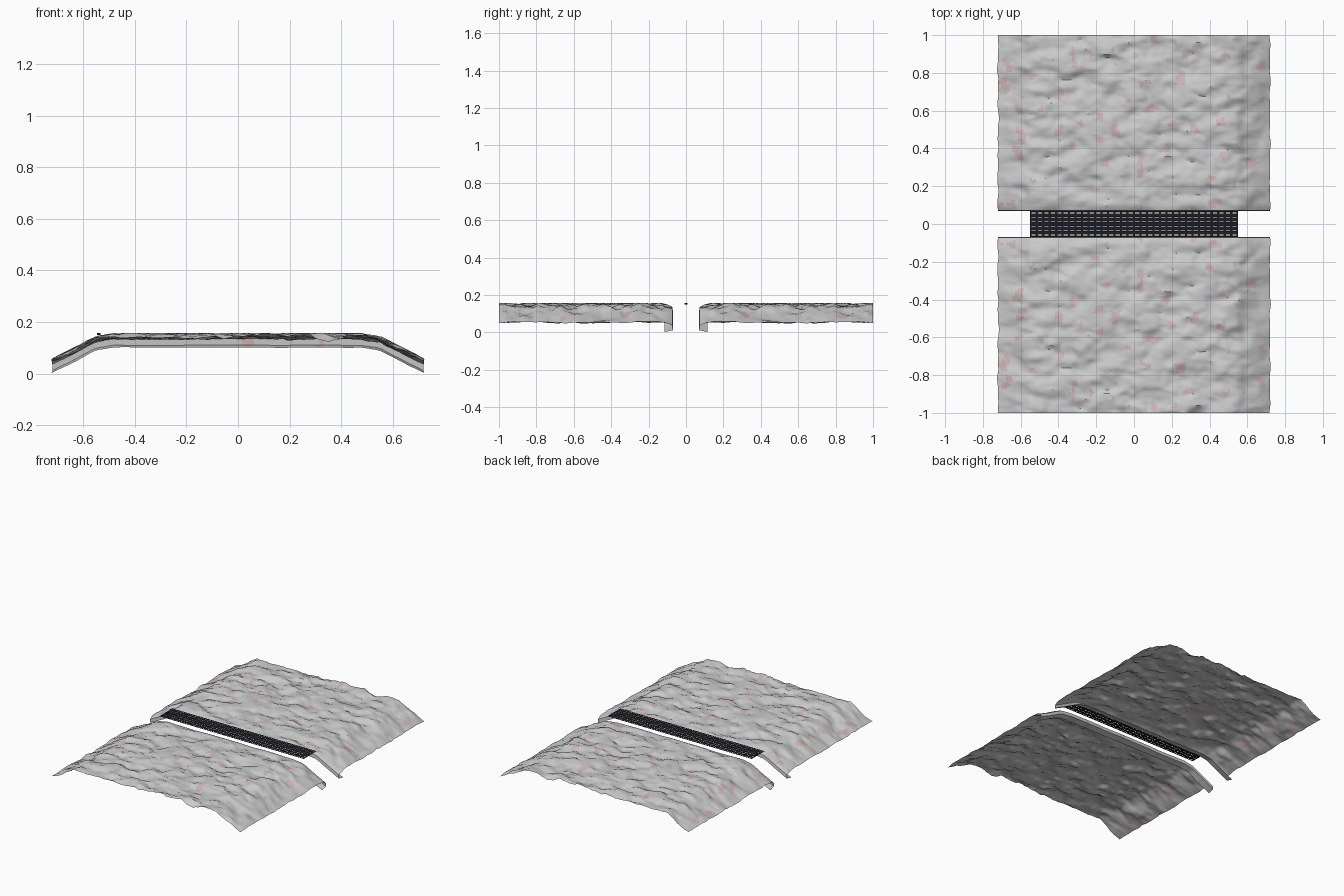
import bpy, bmesh, math
from mathutils import Vector, noise

if "Cube" in bpy.data.objects:
    bpy.data.objects.remove(bpy.data.objects["Cube"])

def material(name, rgb):
    m = bpy.data.materials.new(name)
    m.diffuse_color = (*rgb, 1)
    m.use_nodes = True
    m.node_tree.nodes["Principled BSDF"].inputs["Base Color"].default_value = m.diffuse_color
    return m

def finish(name, bm, mats, smooth=False):
    me = bpy.data.meshes.new(name)
    bm.to_mesh(me)
    bm.free()
    ob = bpy.data.objects.new(name, me)
    bpy.context.collection.objects.link(ob)
    for m in mats:
        me.materials.append(m)
    if smooth:
        bpy.ops.object.select_all(action='DESELECT')
        ob.select_set(True)
        bpy.context.view_layer.objects.active = ob
        bpy.ops.object.shade_smooth_by_angle(angle=math.radians(35))
    return ob

def lerp_path(pts, t):
    # piecewise linear lookup of height along a profile
    for (a, za), (b, zb) in zip(pts, pts[1:]):
        if t <= b:
            return za + (zb - za) * (t - a) / (b - a)
    return pts[-1][1]

stone = material("stone", (0.55, 0.54, 0.54))
pink = material("pink_stone", (0.6, 0.46, 0.47))
dark = material("dark_grate", (0.012, 0.012, 0.018))

# Cross-section over x, and edge lip rows (y, drop) folding down into the gap
ARCH = [(0, .157), (.48, .157), (.55, .146), (.61, .115), (.72, .058)]
LIP = [(.115, -.003), (.098, -.008), (.085, -.014), (.072, -.022), (.07, -.046), (.115, -.055)]
NX, NY = 96, 70
rows = [(1 - (1 - .13) * j / NY, 0) for j in range(NY + 1)] + LIP

def rock_slab(name, side):
    bm = bmesh.new()
    grid = []
    for j, (y, drop) in enumerate(rows):
        line = []
        for i in range(NX + 1):
            x = -.72 + 1.44 * i / NX
            p = Vector((x * 7, y * 11, 1.3))
            n = noise.fractal(p, 0.9, 2.0, 4)
            fade = 1 if j <= NY else max(.1, 1 - .22 * (j - NY))
            edge = min(1, (.72 - abs(x)) / .12)
            z = lerp_path(ARCH, abs(x)) + drop
            z -= fade * (.35 + .65 * edge) * max(0, min(.034, .011 + .022 * n))
            # slight ragged shift in plan, keeping the outer borders straight
            w = noise.noise_vector(p * 1.4 + Vector((5, 2, 9)))
            dx = .008 * w.x
            dy = .008 * w.y if 0 < j < NY else 0
            line.append(bm.verts.new((x + dx, side * (y + dy), max(0, z))))
        grid.append(line)
    for j in range(len(rows) - 1):
        for i in range(NX):
            q = [grid[j][i], grid[j + 1][i], grid[j + 1][i + 1], grid[j][i + 1]]
            f = bm.faces.new(q if side > 0 else q[::-1])
            c = f.calc_center_median()
            if noise.noise(Vector((c.x * 14, abs(c.y) * 14, 4))) > .42:
                f.material_index = 1
    return finish(name, bm, [stone, pink], True)

rock_slab("rear_rock_slab", 1)
rock_slab("front_rock_slab", -1)

# Flat grate with rows of narrow slots
def cuts(lo, hi, count, gap):
    step = (hi - lo) / count
    out = [lo]
    for k in range(count):
        c = lo + step * (k + .5)
        out += [c - gap / 2, c + gap / 2]
    return out + [hi]

bm = bmesh.new()
xs, ys = cuts(-.55, .55, 32, .022), cuts(-.07, .07, 6, .003)
verts = [[bm.verts.new((x, y, .155)) for x in xs] for y in ys]
for j in range(len(ys) - 1):
    for i in range(len(xs) - 1):
        if not (i % 2 and j % 2):
            bm.faces.new((verts[j][i], verts[j][i + 1], verts[j + 1][i + 1], verts[j + 1][i]))
finish("grate", bm, [dark])

# Small catch at one end of the grate
bm = bmesh.new()
bmesh.ops.create_cube(bm, size=1)
for v in bm.verts:
    v.co = Vector((v.co.x * .012 - .54, v.co.y * .018, v.co.z * .008 + .154))
finish("grate_catch", bm, [dark])
